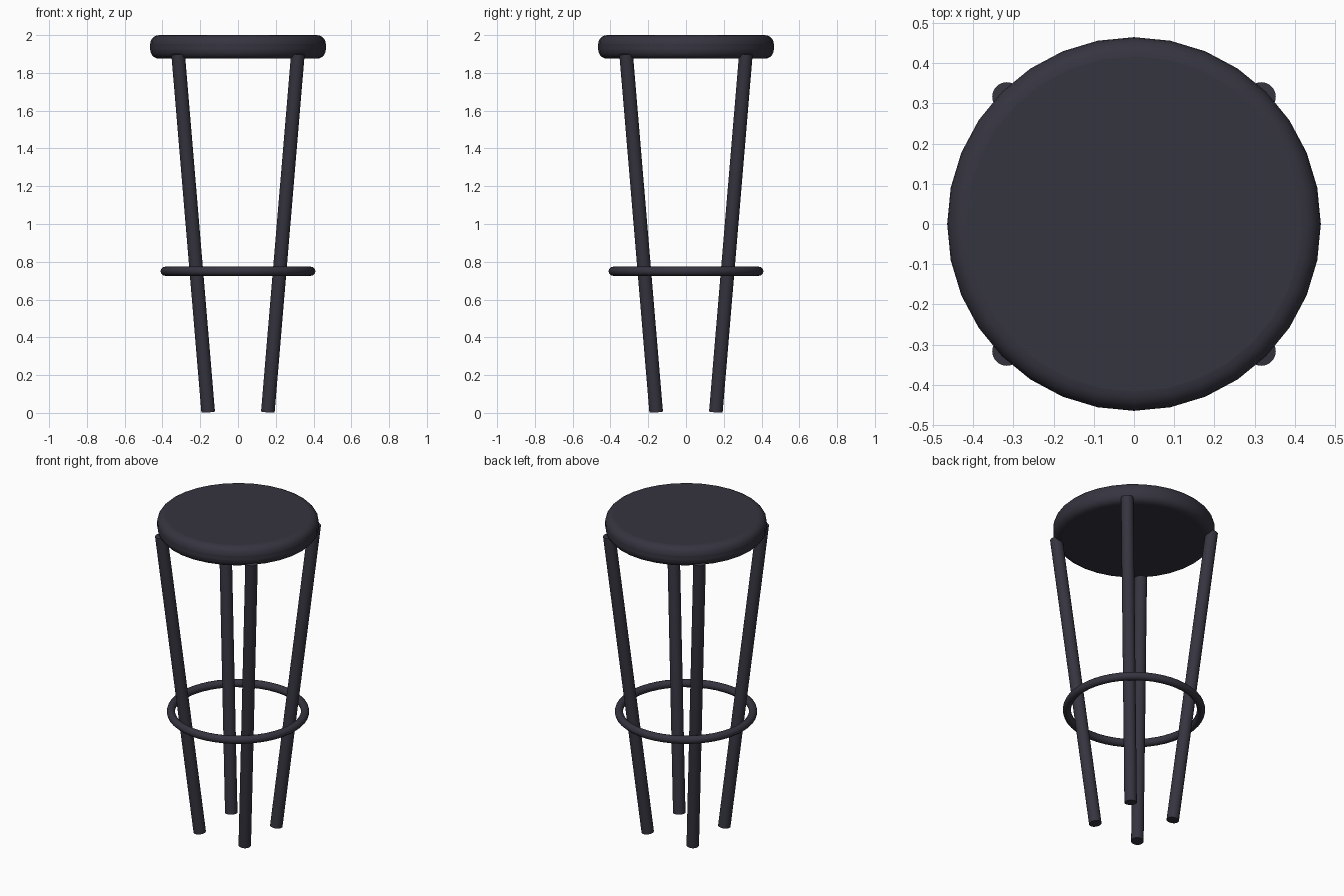
import bpy
import math
from mathutils import Vector

cube = bpy.data.objects.get("Cube")
if cube:
    bpy.data.objects.remove(cube, do_unlink=True)

# One dark finish for every part
DARK = (0.036, 0.035, 0.051, 1.0)
mat = bpy.data.materials.new("dark charcoal")
mat.use_nodes = True
mat.diffuse_color = DARK
bsdf = next(n for n in mat.node_tree.nodes if n.type == "BSDF_PRINCIPLED")
bsdf.inputs["Base Color"].default_value = DARK
bsdf.inputs["Roughness"].default_value = 0.6


def finish(name, angle=40):
    obj = bpy.context.active_object
    obj.name = name
    obj.data.materials.append(mat)
    bpy.ops.object.shade_smooth_by_angle(angle=math.radians(angle))
    return obj


def leg(name, foot, top, radius):
    axis = top - foot
    bpy.ops.mesh.primitive_cylinder_add(
        vertices=24, radius=radius, depth=axis.length,
        location=(foot + top) / 2,
        rotation=axis.to_track_quat("Z", "Y").to_euler())
    finish(name)


# Round cushion seat with soft rims
bpy.ops.mesh.primitive_cylinder_add(
    vertices=32, radius=0.465, depth=0.125, location=(0, 0, 1.9375))
seat = finish("seat")
rim = seat.modifiers.new("soft_rim", "BEVEL")
rim.width = 0.048
rim.segments = 5
rim.limit_method = "ANGLE"
rim.angle_limit = math.radians(40)

# Four legs, closer together at the floor
for side, sx in (("left", 1), ("right", -1)):
    for end, sy in (("front", -1), ("back", 1)):
        leg(f"{end}_{side}_leg",
            Vector((sx * 0.158, sy * 0.158, 0.005)),
            Vector((sx * 0.317, sy * 0.317, 1.9)), 0.036)

# Footrest ring around the legs
bpy.ops.mesh.primitive_torus_add(
    major_segments=48, minor_segments=12, major_radius=0.386,
    minor_radius=0.024, location=(0, 0, 0.75))
finish("footrest_ring", 60)
